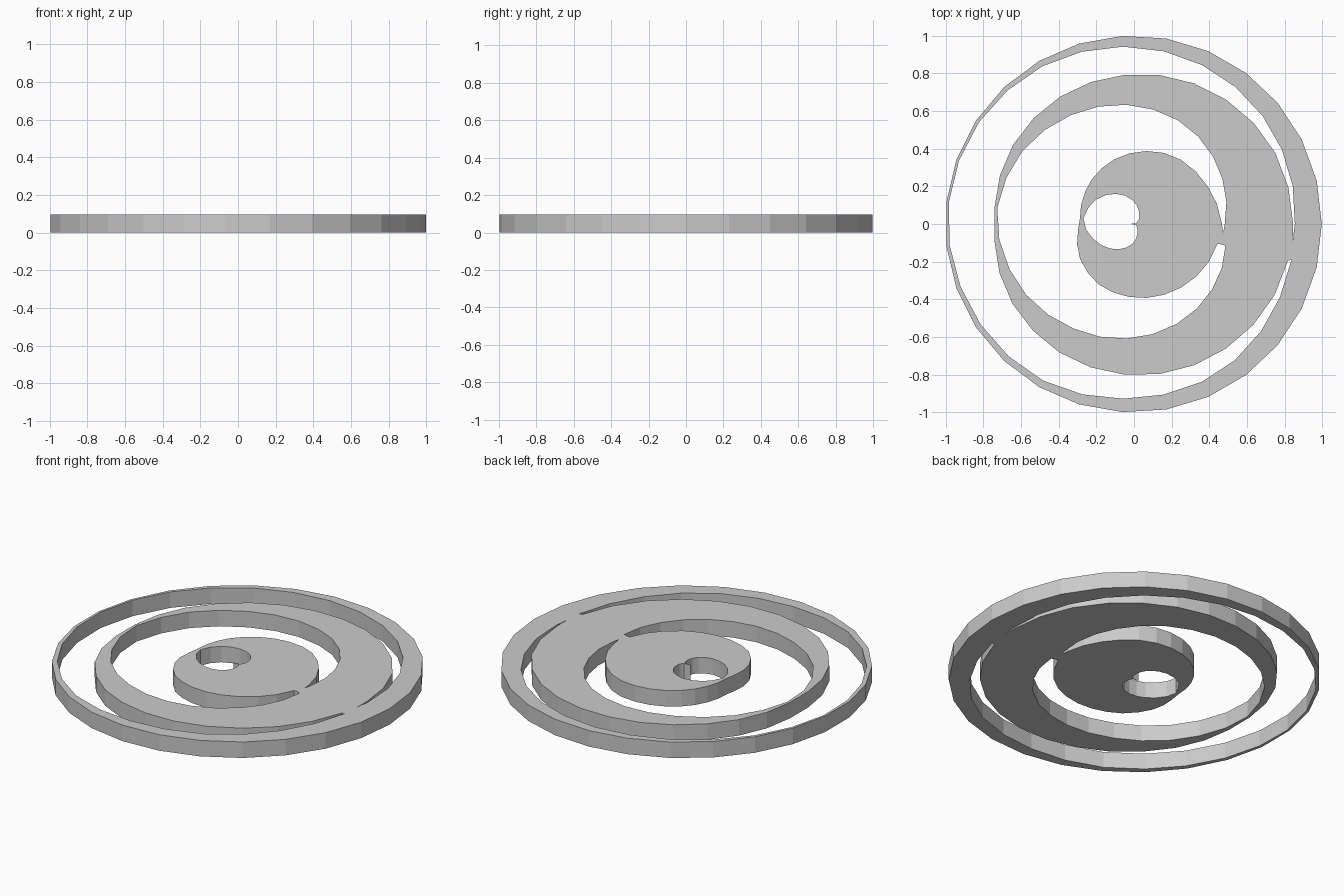
import bpy
from math import sin, cos, radians

if "Cube" in bpy.data.objects:
    bpy.data.objects.remove(bpy.data.objects["Cube"])

HEIGHT = 0.095
SIDES = 27
STEP = 360 / SIDES


def radius(keys, deg):
    # radius keys are given every 30 degrees
    t = min(max(deg / 30, 0), len(keys) - 1)
    i = min(int(t), len(keys) - 2)
    return keys[i] + (keys[i + 1] - keys[i]) * (t - i)


def polar(r, deg):
    return (r * cos(radians(deg)) - 0.003, r * sin(radians(deg)))


def edge(upper, lower):
    # spiral edge: upper half forwards, lower half mirrored
    pts = []
    for i in range(SIDES):
        a = i * STEP
        r = radius(upper, a) if a <= 180 else radius(lower, 360 - a)
        pts.append(polar(r, a))
    return pts


def slot(outer, inner, tip_start, tip_end):
    # crescent slot with pointed ends either side of a small bridge
    return ([polar(*tip_start)] + edge(*outer) + [polar(*tip_end)]
            + edge(*inner)[::-1])


# rim
rim = [polar(1.0, i * STEP) for i in range(SIDES)]

# slot between the outer ring and the middle crescent
outer_slot = slot(
    ([.857, .885, .913, .94, .967, .984, .988], [.85, .872, .91, .925, .96, .972, .985]),
    ([.848, .842, .818, .795, .78, .763, .737], [.848, .838, .82, .803, .787, .767, .737]),
    (.85, -6), (.862, 347.2))

# slot between the middle crescent and the central disc
inner_slot = slot(
    ([.485, .535, .59, .63, .667, .71, .733], [.48, .53, .57, .605, .64, .688, .725]),
    ([.47, .439, .42, .38, .34, .304, .28], [.47, .445, .415, .39, .37, .335, .285]),
    (.478, -6), (.482, 347))

# heart-shaped hole in the disc
heart = [p for p in edge([.005, .025, .06, .122, .185, .244, .274],
                         [.005, .015, .04, .10, .155, .21, .265])]
heart[0] = (-0.03, 0.0)

curve = bpy.data.curves.new("spiral_plate", 'CURVE')
curve.dimensions = '2D'
curve.fill_mode = 'BOTH'
curve.extrude = HEIGHT / 2
for pts in (rim, outer_slot, inner_slot, heart):
    s = curve.splines.new('POLY')
    s.points.add(len(pts) - 1)
    for p, (x, y) in zip(s.points, pts):
        p.co = (x, y, 0, 1)
    s.use_cyclic_u = True

plate = bpy.data.objects.new("spiral_plate", curve)
bpy.context.collection.objects.link(plate)
plate.location.z = HEIGHT / 2
bpy.context.view_layer.objects.active = plate
plate.select_set(True)
bpy.ops.object.convert(target='MESH')
bpy.ops.object.shade_flat()
